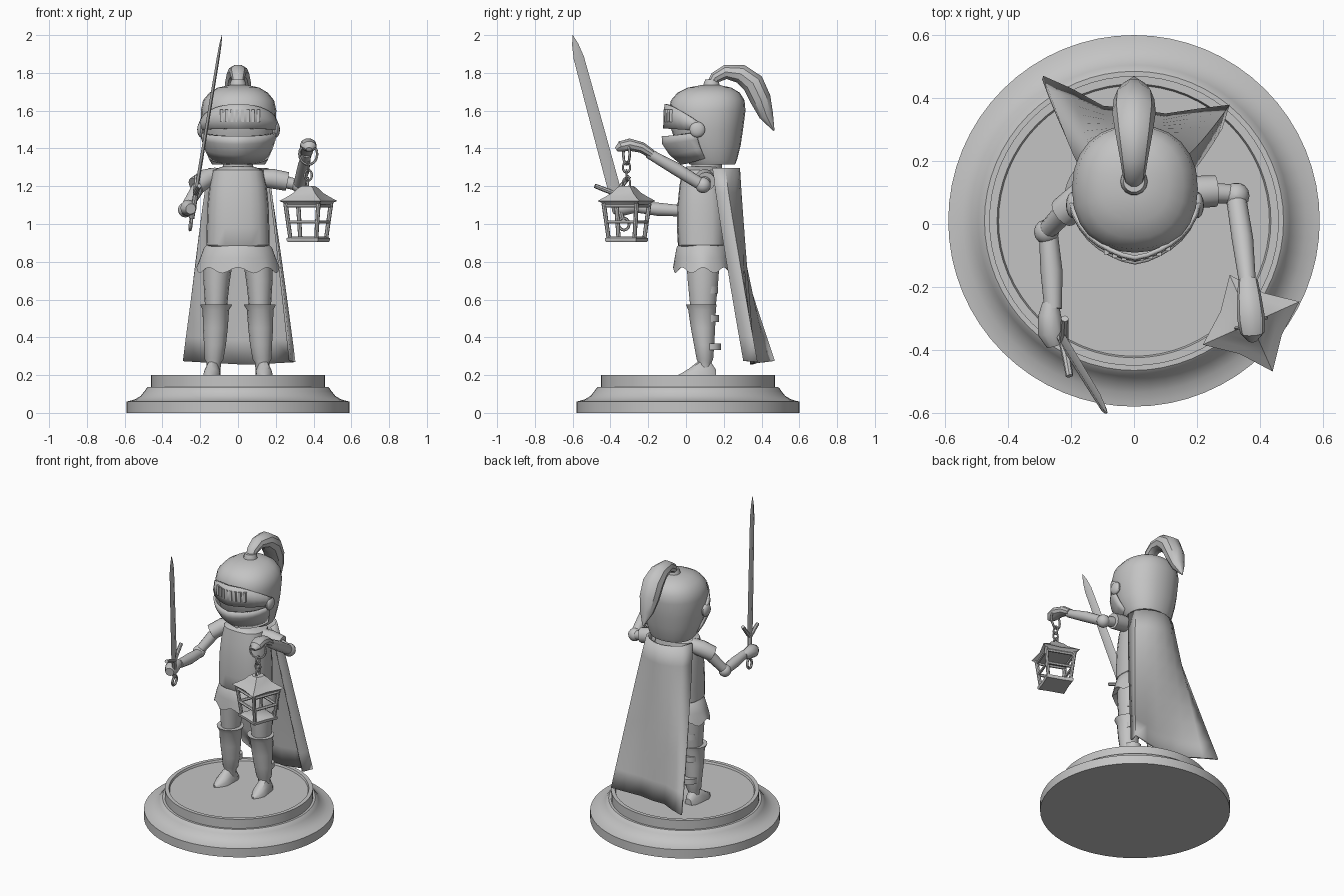
import bpy, bmesh, math
from mathutils import Vector as V

if "Cube" in bpy.data.objects:
    bpy.data.objects.remove(bpy.data.objects["Cube"])

grey = bpy.data.materials.new("plain_grey")
grey.diffuse_color = (0.55, 0.55, 0.55, 1)
grey.use_nodes = True
grey.node_tree.nodes["Principled BSDF"].inputs["Base Color"].default_value = grey.diffuse_color


def mesh(name, verts, faces, thick=0):
    me = bpy.data.meshes.new(name)
    me.from_pydata([tuple(v) for v in verts], [], faces)
    bm = bmesh.new()
    bm.from_mesh(me)
    bmesh.ops.recalc_face_normals(bm, faces=bm.faces)
    bm.to_mesh(me)
    bm.free()
    me.materials.append(grey)
    ob = bpy.data.objects.new(name, me)
    bpy.context.collection.objects.link(ob)
    if thick:
        m = ob.modifiers.new("thickness", 'SOLIDIFY')
        m.thickness, m.offset = thick, 0
    return ob


def loft(name, rings, closed=True, caps=True, thick=0):
    n = len(rings[0])
    verts = [p for r in rings for p in r]
    faces = []
    for i in range(len(rings) - 1):
        for j in range(n if closed else n - 1):
            k = (j + 1) % n
            faces.append((i*n + j, i*n + k, (i+1)*n + k, (i+1)*n + j))
    if closed and caps:
        faces += [tuple(range(n)), tuple(range(len(verts) - n, len(verts)))]
    return mesh(name, verts, faces, thick)


def oval(z, cx, cy, rx, ry, n=20, p=1.0):
    out = []
    for i in range(n):
        a = 2*math.pi*i/n
        c, s = math.cos(a), math.sin(a)
        out.append((cx + rx*math.copysign(abs(c)**p, c), cy + ry*math.copysign(abs(s)**p, s), z))
    return out


def tube(name, pts, radii, n=12, wide=1.0):
    """Round bar through points; wide stretches it sideways."""
    pts = [V(p) for p in pts]
    rings = []
    for i, p in enumerate(pts):
        d = (pts[min(i+1, len(pts)-1)] - pts[max(i-1, 0)]).normalized()
        u = d.cross(V((0, 0, 1)) if abs(d.z) < 0.95 else V((0, 1, 0))).normalized()
        w = d.cross(u)
        rings.append([p + radii[i]*(u*math.cos(a)*wide + w*math.sin(a))
                      for a in (2*math.pi*j/n for j in range(n))])
    return loft(name, rings)


def ball(name, c, r, squash=(1, 1, 1)):
    rings = []
    for i in range(9):
        t = math.pi*(0.02 + 0.96*i/8)
        rings.append(oval(c[2] - r*squash[2]*math.cos(t), c[0], c[1],
                          r*squash[0]*math.sin(t), r*squash[1]*math.sin(t), 14))
    return loft(name, rings)


def hoop(name, c, u, w, ru, rw, r):
    """Ring in the plane of unit vectors u and w."""
    c, u, w = V(c), V(u).normalized(), V(w).normalized()
    nrm = u.cross(w)
    rings = []
    for i in range(20):
        a = 2*math.pi*i/20
        o = u*math.cos(a)*ru + w*math.sin(a)*rw
        d = o.normalized()
        rings.append([c + o + r*(d*math.cos(b) + nrm*math.sin(b)) for b in (math.pi*k/3 for k in range(6))])
    return loft(name, rings + [rings[0]], caps=False)


# Round pedestal with moulded edge and shallow recessed top
profile = [(.59, 0), (.59, .06), (.575, .063), (.545, .072), (.515, .09), (.495, .115), (.485, .13),
           (.475, .138), (.46, .138), (.46, .2), (.435, .2), (.43, .187)]
loft("pedestal", [oval(z, 0, .01, r, r, 64) for r, z in profile])

# Legs, greaves, straps and pointed shoes
for s, side in ((-1, "right"), (1, "left")):
    loft(side + "_thigh", [oval(z, s*x, .09, rx, ry, 14) for z, x, rx, ry in
         [(.80, .105, .078, .09), (.70, .113, .07, .083), (.62, .115, .063, .075), (.52, .117, .055, .065)]])
    loft(side + "_greave", [oval(z, s*x, y, rx, ry, 14) for z, x, y, rx, ry in
         [(.575, .115, .08, .086, .084), (.545, .117, .085, .07, .075), (.45, .12, .09, .066, .066),
          (.36, .122, .096, .058, .055), (.285, .127, .10, .05, .045), (.265, .128, .10, .038, .036),
          (.2, .132, .10, .038, .038)]])
    for z, y in ((.65, .085), (.5, .09), (.35, .1)):
        loft(side + "_strap", [oval(z + h, s*.12, y + .03, .052, .055, 12) for h in (-.018, .018)])
    shoe = []
    for y, h, w in [(.16, .04, .025), (.13, .085, .042), (.07, .09, .045), (.02, .05, .047), (-.02, .025, .028), (-.045, .012, .006)]:
        shoe.append([(s*(.134 + (.1 - y)*.08) + w*math.cos(a), y, .187 + h*max(0, math.sin(a)))
                     for a in (math.pi*k/6 for k in range(12))])
    loft(side + "_shoe", shoe)

# Scalloped skirt, tunic and neck
rings = [oval(z, 0, .09, rx, ry, 48) for z, rx, ry in
         [(.90, .155, .12), (.875, .18, .14), (.82, .2, .15), (.76, .22, .158)]]
rings[-1] = [(x, y, .755 + .016*math.cos(8*2*math.pi*i/48)) for i, (x, y, z) in enumerate(rings[-1])]
rings.append(oval(.79, 0, .09, .17, .125, 48))
loft("skirt", rings)
loft("tunic", [oval(z, 0, .085, rx, ry, 20, .75) for z, rx, ry in
     [(.865, .14, .11), (.89, .168, .128), (.98, .166, .133), (1.1, .162, .13), (1.2, .152, .12),
      (1.285, .135, .105), (1.305, .08, .08)]])
loft("neck", [oval(z, 0, .11, .08, .08, 16) for z in (1.28, 1.34)])

# Cape, lofted from shoulders to the flared hem
top = [(-.15, .15), (-.125, .22), (-.07, .26), (0, .28), (.06, .27), (.11, .245), (.15, .205), (.155, .14)]
hem = [(-.29, .465), (-.2, .425), (-.1, .37), (0, .36), (.1, .345), (.2, .36), (.3, .375), (.275, .305)]
sheet = []
for i in range(9):
    t = i/8
    sheet.append([(a[0] + (b[0]-a[0])*t**.9, a[1] + (b[1]-a[1])*t**1.1,
                   1.295 + (.255 + .02*abs(j - 3.5)/3.5 - 1.295)*t)
                  for j, (a, b) in enumerate(zip(top, hem))])
loft("cape", sheet, closed=False, thick=.012)

# Helmet shell with flat-sided dome
loft("helmet", [oval(z, .003, y, rx, ry, 24, .9) for z, y, rx, ry in
     [(1.315, .14, .14, .12), (1.34, .135, .155, .135), (1.42, .12, .178, .17), (1.5, .112, .193, .19),
      (1.6, .112, .2, .203), (1.655, .115, .188, .195), (1.695, .12, .155, .165), (1.722, .125, .11, .115),
      (1.735, .13, .05, .05)]])


# Visor brow and chin guard, wrapped round the front
def face_shell(name, rows, spread):
    rings = []
    for z0, z1, y, rx, ry in rows:
        row = []
        for k in range(15):
            a = math.radians(spread)*(k - 7)/7
            f = abs(k - 7)/7
            row.append((.003 + rx*math.sin(a), y - ry*math.cos(a) - .012*max(0, 1 - 3*f), z0 + (z1 - z0)*f*f))
        rings.append(row)
    loft(name, rings, closed=False, thick=.014)


face_shell("visor_brow", [(1.635, 1.54, .11, .206, .205), (1.57, 1.52, .11, .21, .21), (1.505, 1.495, .11, .207, .212)], 78)
face_shell("chin_guard", [(1.465, 1.485, .105, .206, .215), (1.425, 1.45, .105, .195, .212),
                          (1.37, 1.40, .115, .178, .185), (1.32, 1.35, .13, .155, .14)], 78)
for k in range(8):
    x = -.088 + .028*k
    y = .11 - .222*math.sqrt(1 - (x/.21)**2) - .002
    mesh("visor_bar", [(x + dx, y + dy, z) for z in (1.54, 1.605) for dx, dy in
                       ((-.008, -.004), (.008, -.004), (.008, .012), (-.008, .012))],
         [(0, 1, 2, 3), (4, 5, 6, 7), (0, 1, 5, 4), (1, 2, 6, 5), (2, 3, 7, 6), (3, 0, 4, 7)])
for s in (-1, 1):
    ball("visor_hinge", (.003 + s*.198, .06, 1.5), .042, (.5, 1, 1))

# Plume with its socket
loft("plume_socket", [oval(z, 0, .135, r, r, 14) for z, r in ((1.725, .045), (1.745, .042), (1.765, .034))])
tube("plume", [(0, .135, 1.74), (0, .155, 1.775), (0, .21, 1.805), (0, .29, 1.795), (0, .355, 1.745),
               (0, .395, 1.66), (0, .425, 1.575), (0, .465, 1.495)],
     [.026, .032, .04, .053, .062, .058, .04, .004], 10, 1.12)

# Sword arm
tube("right_sleeve", [(-.11, .1, 1.255), (-.17, .08, 1.24), (-.225, .035, 1.2)], [.045, .052, .05])
tube("right_upper_arm", [(-.2, .06, 1.21), (-.275, -.02, 1.085)], [.036, .03])
ball("right_elbow", (-.278, -.025, 1.075), .04)
tube("right_forearm", [(-.272, -.03, 1.07), (-.262, -.15, 1.078), (-.257, -.27, 1.09)], [.03, .035, .028])
tube("right_gauntlet", [(-.265, -.25, 1.088), (-.268, -.29, 1.09), (-.262, -.345, 1.085), (-.25, -.385, 1.08)],
     [.026, .036, .044, .028])

# Lantern arm
tube("left_sleeve", [(.11, .1, 1.245), (.18, .1, 1.24), (.26, .105, 1.225)], [.045, .052, .05])
tube("left_upper_arm", [(.22, .1, 1.23), (.32, .095, 1.205)], [.034, .03])
ball("left_elbow", (.325, .09, 1.205), .042)
tube("left_forearm", [(.325, .08, 1.21), (.345, -.05, 1.29), (.362, -.2, 1.375)], [.032, .034, .026])
tube("left_hand", [(.362, -.18, 1.37), (.366, -.235, 1.405), (.372, -.3, 1.42), (.376, -.345, 1.41), (.376, -.37, 1.395)],
     [.024, .03, .034, .03, .012], 10, 1.3)

# Sword: blade, guard, grip and ring pommel
tip = V((-.085, -.6, 2.0))
axis = V((.165, -.27, 1.0))
along = axis.normalized()
g = V((.12, -1, 0))
g = (g - along*g.dot(along)).normalized()
flat = along.cross(g)


def at(z):
    return tip + axis*(z - 2.0)


loft("sword_blade", [[at(z) + g*w, at(z) + flat*h, at(z) - g*w, at(z) - flat*h] for z, w, h in
     [(1.16, .034, .01), (1.5, .032, .009), (1.88, .028, .008), (1.95, .017, .006), (2.0, .001, .001)]])
tube("sword_guard", [at(1.16) + g*a + along*abs(a)*.75 for a in (-.095, -.05, 0, .05, .095)],
     [.012, .013, .016, .013, .012], 8)
tube("sword_grip", [at(1.16), at(1.03)], [.014, .014], 8)
hoop("sword_pommel", at(1.0), g, along, .028, .032, .008)

# Lantern: square, turned about the vertical
LX, LY = .372, -.315


def corner(k, d, z):
    a = math.radians(24 + 90*k)
    return (LX + d*math.cos(a), LY + d*math.sin(a), z)


def square(d, z, dent=.62):
    return [corner(k/2, d*(1 if k % 2 == 0 else dent), z) for k in range(8)]


loft("lantern_roof", [square(d, z, e) for d, z, e in
     [(.12, 1.095, .7), (.15, 1.115, .64), (.168, 1.122, .62), (.125, 1.143, .64), (.085, 1.165, .7),
      (.058, 1.19, .8), (.04, 1.2, .9)]])
loft("lantern_floor", [square(d, z, .68) for d, z in ((.118, .905), (.125, .912), (.125, .925), (.1, .935))])
for k in range(4):
    tube("lantern_post", [corner(k, .103, .92), corner(k, .132, 1.11)], [.011, .012], 8)
    for d, z in ((.118, 1.01), (.128, 1.095)):
        tube("lantern_rail", [corner(k, d, z), corner(k + 1, d, z)], [.01, .01], 6)

# Chain and carrying ring
X, Y, Z = (1, 0, 0), (0, 1, 0), (0, 0, 1)
hoop("carrying_ring", (LX, LY, 1.37), V((1, .35, 0)), Z, .05, .055, .007)
for i, z in enumerate((1.3, 1.258, 1.216)):
    hoop("chain_link", (LX, LY, z), (Y, X)[i % 2], Z, .019, .028, .006)

# Smooth shading with crisp edges
for ob in bpy.context.scene.objects:
    ob.select_set(True)
    bpy.context.view_layer.objects.active = ob
bpy.ops.object.shade_smooth_by_angle(angle=math.radians(35))
